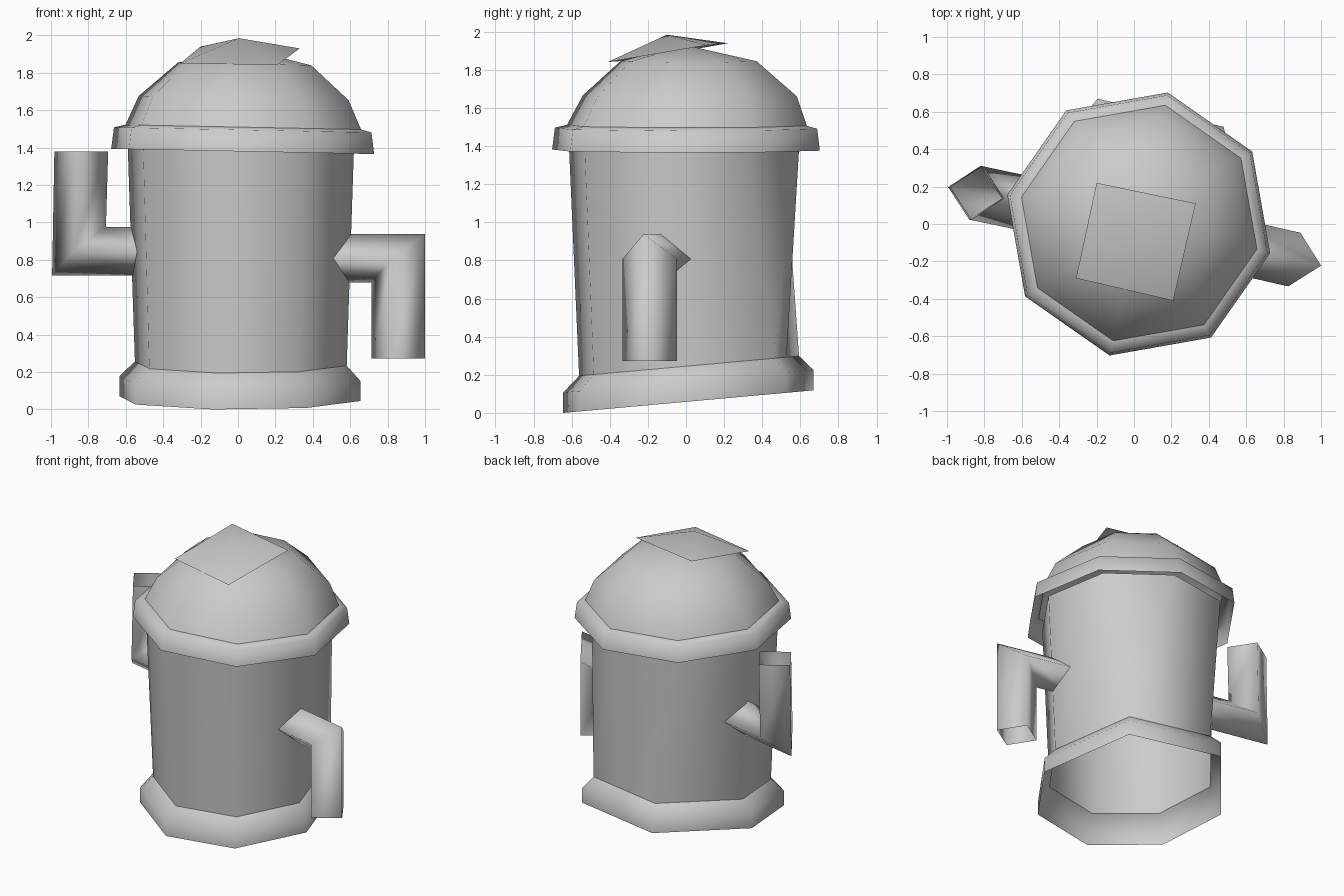
import bpy, bmesh
from math import cos, sin, radians
from mathutils import Vector

cube = bpy.data.objects.get("Cube")
if cube:
    bpy.data.objects.remove(cube)

grey = bpy.data.materials.new("plain grey")
grey.use_nodes = True
COLOUR = (0.6, 0.6, 0.6, 1)
grey.diffuse_color = COLOUR
grey.node_tree.nodes["Principled BSDF"].inputs["Base Color"].default_value = COLOUR

# Eight columns; the lower part has only two corners at the back,
# so its middle back column lies halfway along a straight edge
ROUND = [167.5 + 45 * i for i in range(8)]
BACK = 0.70 / 0.66


def ring(cx, cy, r, z, slope_x=0.0, slope_y=0.0, flat_back=False):
    pts = []
    for a in ROUND:
        pts.append(Vector((cx + r * cos(radians(a)), cy + r * sin(radians(a)), 0)))
    if flat_back:
        for i, a in ((5, 48), (7, 107)):
            pts[i] = Vector((cx + r * BACK * cos(radians(a)),
                             cy + r * BACK * sin(radians(a)), 0))
        pts[6] = (pts[5] + pts[7]) / 2
    for p in pts:
        p.z = z + slope_x * p.x + slope_y * p.y
    return pts


def loft(name, rings, apex=None):
    bm = bmesh.new()
    rows = [[bm.verts.new(p) for p in pts] for pts in rings]
    n = len(rows[0])
    for low, high in zip(rows, rows[1:]):
        for i in range(n):
            j = (i + 1) % n
            bm.faces.new((low[i], low[j], high[j], high[i]))
    if apex:
        tip = bm.verts.new(apex)
        for i in range(n):
            bm.faces.new((rows[-1][i], rows[-1][(i + 1) % n], tip))
    for f in bm.faces:
        f.smooth = True
    mesh = bpy.data.meshes.new(name)
    bm.to_mesh(mesh)
    bm.free()
    mesh.materials.append(grey)
    ob = bpy.data.objects.new(name, mesh)
    bpy.context.collection.objects.link(ob)
    return ob


# Flared base with a sloping underside
TILT = 0.09
body_foot = ring(0.015, 0.005, 0.58, 0.245, 0, TILT, True)
loft("base", [ring(0.01, 0, 0.66, 0.058, 0, TILT, True),
              ring(0.01, 0, 0.66, 0.165, 0, TILT, True),
              body_foot])

# Main drum, open at both ends
loft("body", [body_foot, ring(0.015, -0.01, 0.62, 1.42, -0.02)])

# Cap rim and dome
LEAN = -0.02
loft("cap_rim", [ring(0.025, 0, 0.72, 1.38, LEAN),
                 ring(0.025, 0, 0.705, 1.495, LEAN),
                 ring(0.028, 0.005, 0.645, 1.51, LEAN)])
loft("dome", [ring(0.028, 0.005, 0.645, 1.51, LEAN),
              ring(0.03, 0.02, 0.575, 1.665, LEAN),
              ring(0.035, 0.015, 0.365, 1.848, LEAN)],
     apex=(0.03, 0.0, 1.93))

# Shallow four-sided lid on the dome
loft("lid", [[(-0.2, 0.22, 1.94), (-0.31, -0.29, 1.85),
              (0.21, -0.41, 1.842), (0.33, 0.11, 1.93)]],
     apex=(0.005, -0.1, 1.985))


# Bent four-sided arms with a mitred elbow
def arm(name, root, elbow, end):
    root, elbow, end = Vector(root), Vector(elbow), Vector(end)
    out = (elbow - root).normalized()
    up = Vector((0, 0, 1 if end.z > elbow.z else -1))
    side = out.cross(up)
    w, h = 0.147, 0.13
    first = [root + up * h, root + side * w, root - up * h, root - side * w]
    bend = [elbow + up * h - out * w, elbow + side * w,
            elbow - up * h + out * w, elbow - side * w]
    last = [end - out * w, end + side * w, end + out * w, end - side * w]
    loft(name, [first, bend, last])


arm("left_arm", (0.46, -0.1, 0.808), (0.857, -0.19, 0.808), (0.857, -0.19, 0.272))
arm("right_arm", (-0.46, 0.085, 0.845), (-0.85, 0.167, 0.845), (-0.838, 0.167, 1.38))
